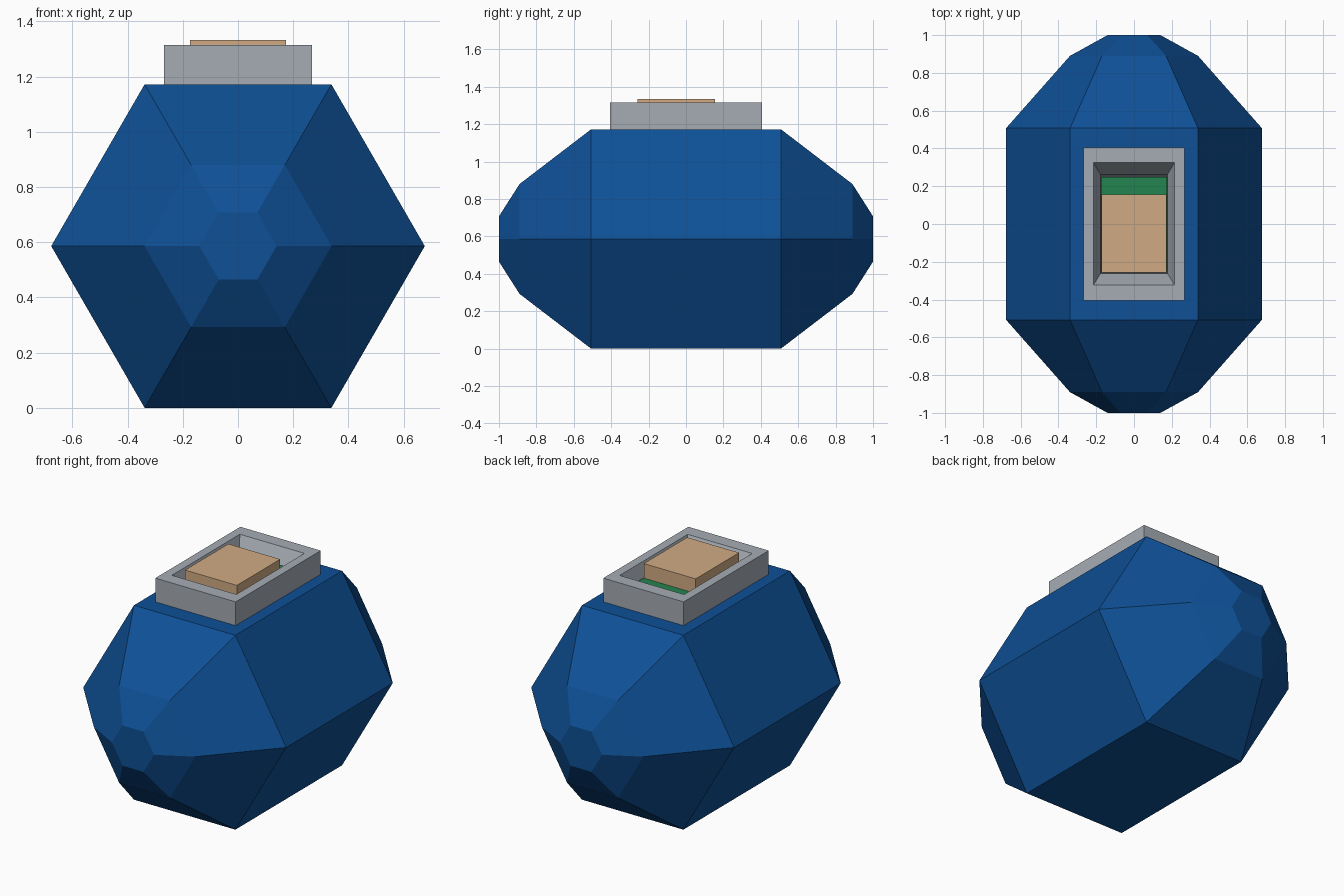
import bpy, bmesh, math

if "Cube" in bpy.data.objects:
    bpy.data.objects.remove(bpy.data.objects["Cube"])


def material(name, srgb):
    lin = [((c / 255 + 0.055) / 1.055) ** 2.4 for c in srgb]
    m = bpy.data.materials.new(name)
    m.diffuse_color = (*lin, 1)
    m.use_nodes = True
    m.node_tree.nodes["Principled BSDF"].inputs["Base Color"].default_value = m.diffuse_color
    return m


blue = material("deep blue", (14, 80, 150))
grey = material("light grey", (165, 172, 180))
dark = material("dark grey", (60, 63, 66))
green = material("board green", (36, 132, 80))
tan = material("tan", (208, 171, 131))


def loft(name, rings, mats):
    """Skin matching rings of points and cap both ends."""
    bm = bmesh.new()
    loops = [[bm.verts.new(p) for p in ring] for ring in rings]
    n = len(loops[0])
    for a, b in zip(loops, loops[1:]):
        for i in range(n):
            j = (i + 1) % n
            bm.faces.new((a[i], a[j], b[j], b[i]))
    bm.faces.new(loops[0][::-1])
    end = bm.faces.new(loops[-1])
    end.material_index = len(mats) - 1
    bmesh.ops.recalc_face_normals(bm, faces=bm.faces)
    me = bpy.data.meshes.new(name)
    bm.to_mesh(me)
    bm.free()
    for m in mats:
        me.materials.append(m)
    ob = bpy.data.objects.new(name, me)
    bpy.context.collection.objects.link(ob)
    return ob


def hexagon(r, y):
    return [(r * math.cos(math.radians(60 * i)), y,
             0.586 + r * math.sin(math.radians(60 * i))) for i in range(6)]


def rect(hx, y0, y1, z):
    return [(-hx, y0, z), (hx, y0, z), (hx, y1, z), (-hx, y1, z)]


# Faceted six-sided body
half = [(0.14, 1.0), (0.339, 0.89), (0.6766, 0.508)]
profile = [(r, -y) for r, y in half] + half[::-1]
loft("body", [hexagon(r, y) for r, y in profile], [blue])

# Collar with a sloped recess and a dark floor
loft("collar", [rect(0.268, -0.405, 0.405, 1.172),
                rect(0.268, -0.405, 0.405, 1.315),
                rect(0.215, -0.323, 0.325, 1.315),
                rect(0.177, -0.262, 0.262, 1.20)], [grey, dark])

# Board in the recess, with a block on top
loft("board", [rect(0.175, -0.25, 0.25, 1.20),
               rect(0.175, -0.25, 0.25, 1.245)], [green])
loft("block", [rect(0.173, -0.258, 0.155, 1.24),
               rect(0.173, -0.258, 0.155, 1.333)], [tan])
